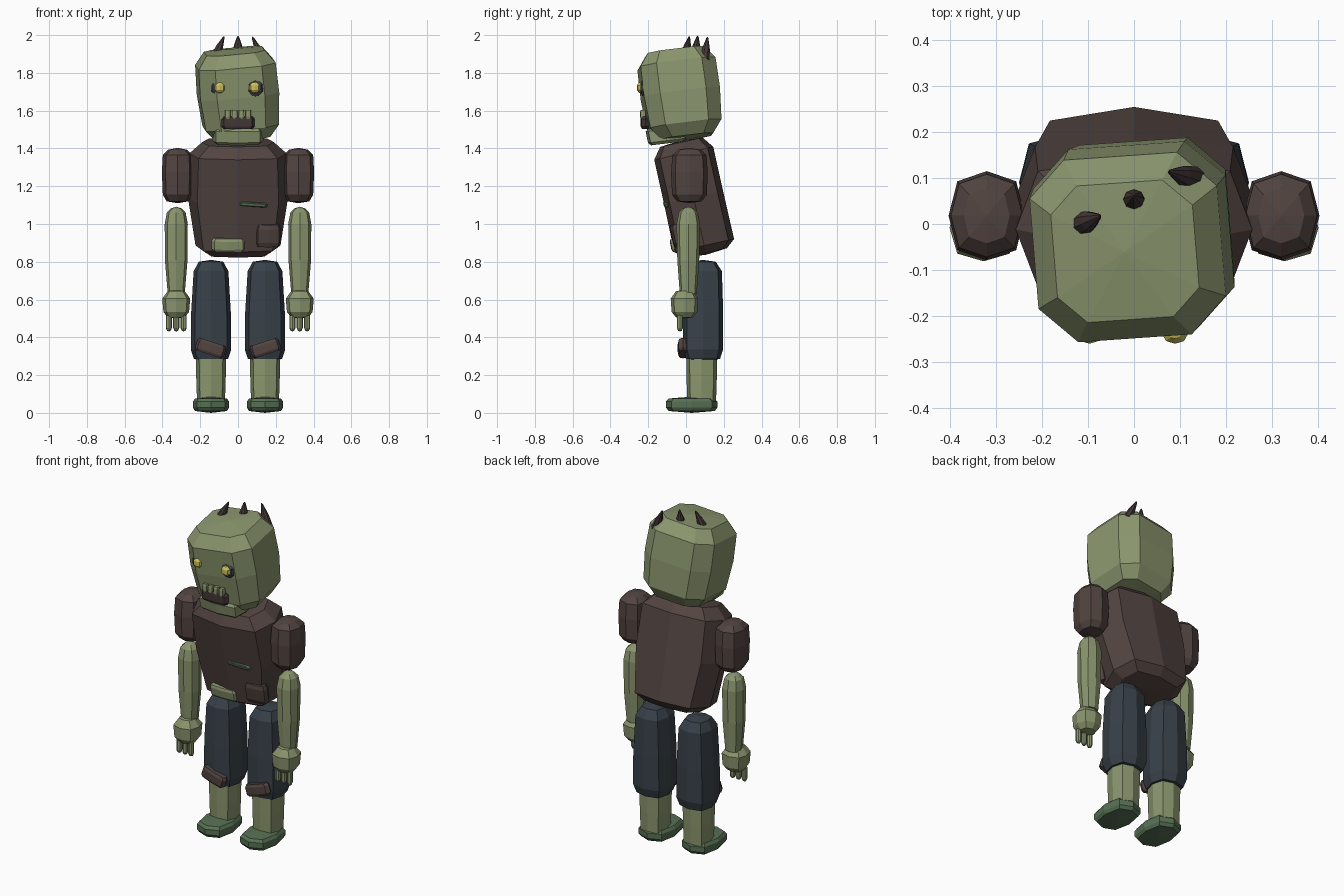
import bpy, bmesh, math
from mathutils import Matrix, Vector, Euler

if "Cube" in bpy.data.objects:
    bpy.data.objects.remove(bpy.data.objects["Cube"])


def material(name, hex_code):
    srgb = [int(hex_code[i:i + 2], 16) / 255 for i in (0, 2, 4)]
    m = bpy.data.materials.new(name)
    m.diffuse_color = [((c + .055) / 1.055) ** 2.4 for c in srgb] + [1]
    m.use_nodes = True
    m.node_tree.nodes["Principled BSDF"].inputs["Base Color"].default_value = m.diffuse_color
    return m


SKIN = material("green skin", "8b966e")
SHIRT = material("brown cloth", "524440")
TROUSERS = material("dark blue cloth", "384149")
MOSS = material("moss green", "577054")
HORN = material("dark horn", "433635")
YELLOW = material("yellow eye", "cbbf5c")


def loft(name, mat, loc, rings, rot=(0, 0, 0), e=.6, offset=False, bulge=.01):
    """Stack of eight-sided superellipse rings (z, rx, ry), closed by shallow fans."""
    start = math.pi / 8 if offset else 0
    widest = math.cos(start) ** e
    bm = bmesh.new()
    rows = []
    for z, rx, ry in rings:
        row = []
        for k in range(8):
            c, s = math.cos(start + k * math.pi / 4), math.sin(start + k * math.pi / 4)
            x = math.copysign(abs(c) ** e, c) if abs(c) > 1e-6 else 0
            y = math.copysign(abs(s) ** e, s) if abs(s) > 1e-6 else 0
            row.append(bm.verts.new((x * rx / widest, y * ry / widest, z)))
        rows.append(row)
    low = bm.verts.new((0, 0, rings[0][0] - bulge))
    high = bm.verts.new((0, 0, rings[-1][0] + bulge))
    for k in range(8):
        n = (k + 1) % 8
        for a, b in zip(rows, rows[1:]):
            bm.faces.new((a[k], a[n], b[n], b[k]))
        bm.faces.new((low, rows[0][n], rows[0][k]))
        bm.faces.new((high, rows[-1][k], rows[-1][n]))
    bmesh.ops.recalc_face_normals(bm, faces=bm.faces)
    bm.transform(Matrix.Translation(loc) @ Euler([math.radians(a) for a in rot]).to_matrix().to_4x4())
    me = bpy.data.meshes.new(name)
    bm.to_mesh(me)
    bm.free()
    me.materials.append(mat)
    ob = bpy.data.objects.new(name, me)
    bpy.context.collection.objects.link(ob)
    return ob


def pad(name, mat, loc, hx, hy, hz, rot=(0, 0, 0), e=.5):
    """Small softened block given by half sizes."""
    loft(name, mat, loc, [(-hz, hx * .88, hy * .75), (-hz * .6, hx, hy),
                          (hz * .6, hx, hy), (hz, hx * .88, hy * .75)], rot, e, bulge=0)


def ball(name, mat, loc, rx, ry, rz):
    rings = [(-rz * .9, rx * .43, ry * .43), (-rz * .4, rx * .92, ry * .92),
             (rz * .4, rx * .92, ry * .92), (rz * .9, rx * .43, ry * .43)]
    loft(name, mat, loc, rings, e=1, bulge=rz * .1)


# Torso, leaning forward
loft("torso", SHIRT, (0, .04, 1.14),
     [(-.30, .17, .115), (-.26, .225, .162), (0, .265, .16), (.24, .257, .16), (.30, .19, .115)],
     rot=(12.5, 0, 0))
pad("belly_patch", SKIN, (-.05, -.055, .89), .09, .027, .036, (12, 0, 0))
pad("pocket_patch", SHIRT, (.158, -.045, .94), .067, .03, .06, (12, 0, 8))
pad("chest_scar", MOSS, (.08, -.104, 1.104), .076, .014, .011, (12, 4, 4))

# Head, tilted on all three axes
loft("head", SKIN, (0, -.03, 1.69),
     [(-.235, .145, .14), (-.17, .195, .19), (0, .21, .203), (.16, .205, .2), (.228, .155, .15)],
     rot=(7, -5.5, 4), e=.57, offset=True, bulge=.012)
loft("jaw", SKIN, (0, -.10, 1.467),
     [(-.04, .12, .09), (-.025, .135, .105), (.035, .135, .11), (.05, .12, .095)],
     rot=(7, 0, 0), e=.4, bulge=0)
pad("mouth", HORN, (0, -.215, 1.537), .088, .025, .033)
for i in range(4):
    pad("tooth", SKIN, (-.054 + .036 * i, -.228, 1.58), .015, .015, .024)

# Eyes
for x, y in ((-.1, -.223), (.092, -.221)):
    ball("eye_socket", TROUSERS, (x, y, 1.722), .048, .025, .048)
    ball("eye", YELLOW, (x * .97, -.24, 1.722), .03, .022, .03)

# Horns
for base, tip in (((-.118, -.002, 1.89), (-.073, .018, 1.995)),
                  ((0, .05, 1.9), (0, .062, 1.998)),
                  ((.13, .098, 1.87), (.075, .114, 1.993))):
    d = Vector(tip) - Vector(base)
    h = d.length
    turn = [math.degrees(a) for a in d.to_track_quat('Z', 'Y').to_euler()]
    loft("horn", HORN, base, [(0, .028, .026), (h * .45, .022, .02), (h * .92, .006, .006)],
         rot=turn, e=1, bulge=h * .08)

# Limbs on both sides
for s in (-1, 1):
    loft("sleeve", SHIRT, (s * .32, .018, 1.255),
         [(-.135, .058, .065), (-.1, .078, .092), (.02, .083, .097), (.11, .078, .09), (.138, .05, .06)],
         e=.75)
    loft("arm", SKIN, (s * .327, .012, .86),
         [(-.23, .045, .045), (-.05, .06, .058), (.14, .061, .062), (.2, .05, .05), (.222, .028, .03)],
         e=.8)
    loft("hand", SKIN, (s * .327, -.008, .575),
         [(-.07, .045, .045), (-.04, .068, .068), (.03, .074, .073), (.07, .045, .045)], e=.75, bulge=.005)
    for i in (-1, 0, 1):
        loft("finger", SKIN, (s * .327 + i * .039, -.032, .475),
             [(-.04, .01, .01), (-.025, .016, .016), (.04, .016, .016)], e=.9, bulge=.004)
    loft("trouser_leg", TROUSERS, (s * .143, .09, .55),
         [(-.265, .09, .09), (-.215, .107, .106), (-.02, .105, .107), (.2, .092, .1), (.25, .065, .068)],
         e=.65)
    pad("knee_patch", SHIRT, (s * .145, -.016, .343), .08, .028, .034, (0, -s * 18, 0))
    loft("shin", SKIN, (s * .143, .083, .18),
         [(-.12, .074, .076), (.0, .078, .08), (.13, .08, .082)], e=.7)
    loft("foot", MOSS, (s * .143, .03, .01),
         [(0, .085, .122), (.018, .096, .136), (.05, .096, .136), (.066, .085, .122)], e=.7)
